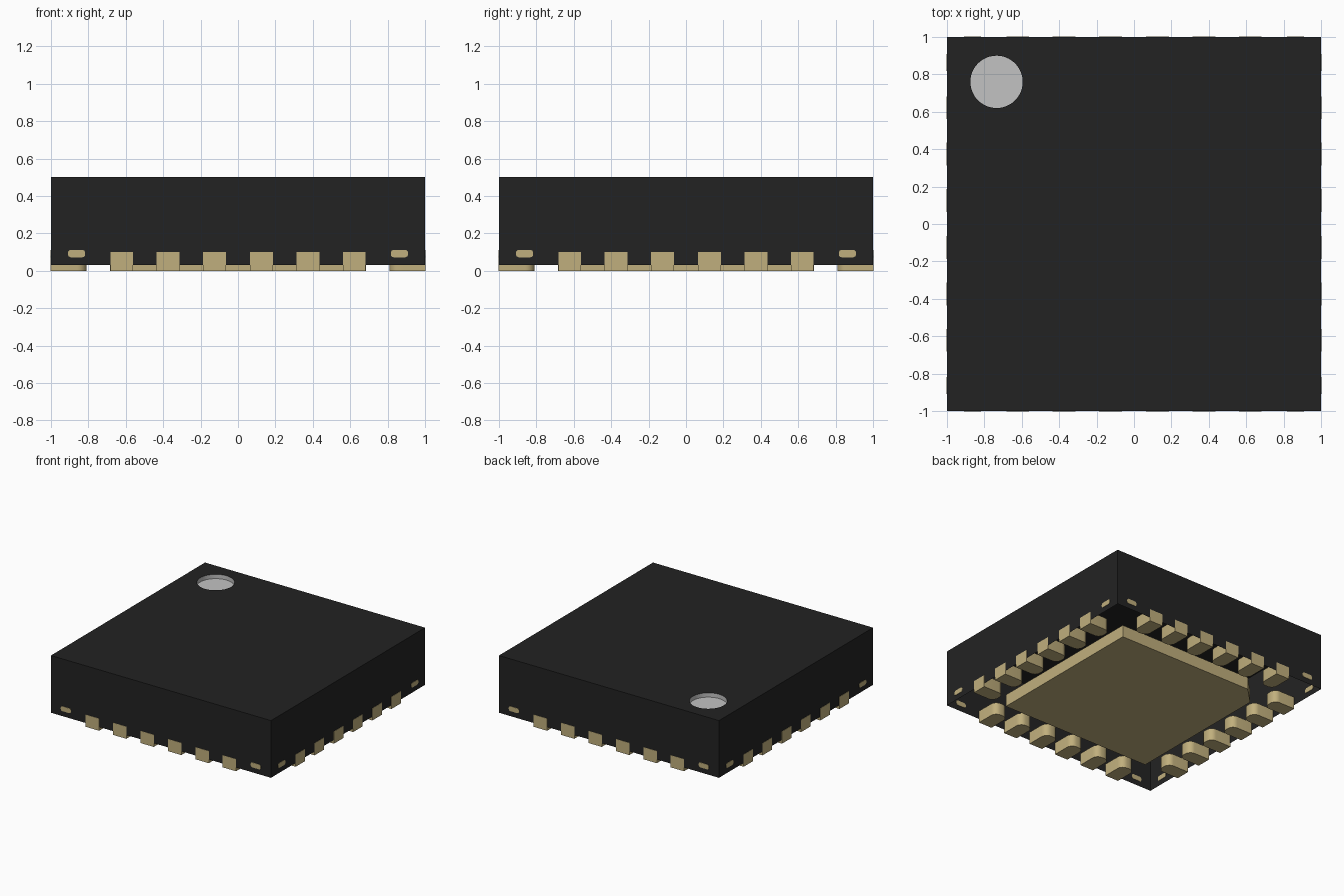
import bpy, bmesh, math
from mathutils import Matrix, Vector

cube = bpy.data.objects.get("Cube")
if cube:
    bpy.data.objects.remove(cube, do_unlink=True)


def material(name, rgb):
    m = bpy.data.materials.new(name)
    m.use_nodes = True
    m.diffuse_color = (*rgb, 1)
    m.node_tree.nodes["Principled BSDF"].inputs["Base Color"].default_value = (*rgb, 1)
    return m


BLACK = material("black plastic", (0.0165, 0.0165, 0.0165))
GOLD = material("gold metal", (0.53, 0.43, 0.205))
GREY = material("light grey mark", (0.54, 0.54, 0.54))


def finish(name, bm, mat, smooth=False):
    me = bpy.data.meshes.new(name)
    bm.to_mesh(me)
    bm.free()
    me.materials.append(mat)
    ob = bpy.data.objects.new(name, me)
    bpy.context.collection.objects.link(ob)
    if smooth:
        bpy.ops.object.select_all(action="DESELECT")
        ob.select_set(True)
        bpy.context.view_layer.objects.active = ob
        bpy.ops.object.shade_smooth_by_angle(angle=math.radians(35))
    return ob


def prism(bm, outline, z0, z1, matrix=Matrix()):
    """Extrude a flat outline from z0 to z1, then place it with a matrix."""
    verts = [bm.verts.new((x, y, z0)) for x, y in outline]
    face = bm.faces.new(verts)
    ext = bmesh.ops.extrude_face_region(bm, geom=[face])["geom"]
    top = [v for v in ext if isinstance(v, bmesh.types.BMVert)]
    bmesh.ops.translate(bm, verts=top, vec=(0, 0, z1 - z0))
    bmesh.ops.transform(bm, matrix=matrix, verts=verts + top)
    bmesh.ops.recalc_face_normals(bm, faces=bm.faces)


def rounded(x0, x1, y0, y1, radii, steps=6):
    """Rectangle outline; radii run from the lower left corner anticlockwise."""
    corners = [(x0, y0, 1, 1), (x1, y0, -1, 1), (x1, y1, -1, -1), (x0, y1, 1, -1)]
    pts = []
    for i, ((x, y, sx, sy), r) in enumerate(zip(corners, radii)):
        if r == 0:
            pts.append((x, y))
            continue
        for k in range(steps + 1):
            a = math.pi + (i + k / steps) * math.pi / 2
            pts.append((x + sx * r + r * math.cos(a), y + sy * r + r * math.sin(a)))
    return pts


# Body shell: open underneath, with a round hole in the top for the mark
BOTTOM, TOP, HALF = 0.03, 0.5, 1.0
MARK, MARK_R, MARK_DEPTH = (-0.735, 0.76), 0.14, 0.035
circle = [(MARK[0] + MARK_R * math.cos(t * math.tau / 48),
           MARK[1] + MARK_R * math.sin(t * math.tau / 48)) for t in range(48)]
square = [(-HALF, -HALF), (HALF, -HALF), (HALF, HALF), (-HALF, HALF)]

bm = bmesh.new()
edges = []
for loop in (square, circle):
    vs = [bm.verts.new((x, y, TOP)) for x, y in loop]
    edges += [bm.edges.new((vs[i - 1], vs[i])) for i in range(len(vs))]
bmesh.ops.triangle_fill(bm, edges=edges, use_beauty=True, normal=Vector((0, 0, 1)))
rim = edges[:4]
walls = bmesh.ops.extrude_edge_only(bm, edges=rim)["geom"]
bmesh.ops.translate(bm, verts=[v for v in walls if isinstance(v, bmesh.types.BMVert)],
                    vec=(0, 0, BOTTOM - TOP))
bmesh.ops.recalc_face_normals(bm, faces=bm.faces)
finish("body_shell", bm, BLACK)

# Recessed round corner mark: a shallow cup open at the top
bm = bmesh.new()
prism(bm, circle, TOP - MARK_DEPTH, TOP)
lid = [f for f in bm.faces if f.normal.z > 0.9]
bmesh.ops.delete(bm, geom=lid, context="FACES_ONLY")
bmesh.ops.reverse_faces(bm, faces=bm.faces)
finish("corner_mark", bm, GREY, True)

# Large centre pad with one cut corner beside the mark
P, CUT = 0.685, 0.14
bm = bmesh.new()
prism(bm, [(-P, -P), (P, -P), (P, P), (-P + CUT, P), (-P, P - CUT)], 0, 0.1)
finish("centre_pad", bm, GOLD)

# Contact pads and corner tabs, repeated on the four sides
pad_outline = rounded(-0.061, 0.061, -1.002, -0.81, (0, 0, 0.05, 0.05))
tab_outline = rounded(-0.046, 0.046, -0.02, 0.02, (0.016,) * 4)
upright = Matrix.Rotation(math.pi / 2, 4, "X")
for n, side in enumerate(("front", "left", "back", "right")):
    turn = Matrix.Rotation(n * math.pi / 2, 4, "Z")
    bm = bmesh.new()
    for x in (-0.622, -0.375, -0.125, 0.125, 0.375, 0.622):
        prism(bm, pad_outline, 0, 0.1, turn @ Matrix.Translation((x, 0, 0)))
    finish(side + "_contact_pads", bm, GOLD, True)
    bm = bmesh.new()
    for x in (-0.863, 0.863):
        prism(bm, tab_outline, -0.003, 0.003,
              turn @ Matrix.Translation((x, -1, 0.092)) @ upright)
    finish(side + "_corner_tabs", bm, GOLD, True)
